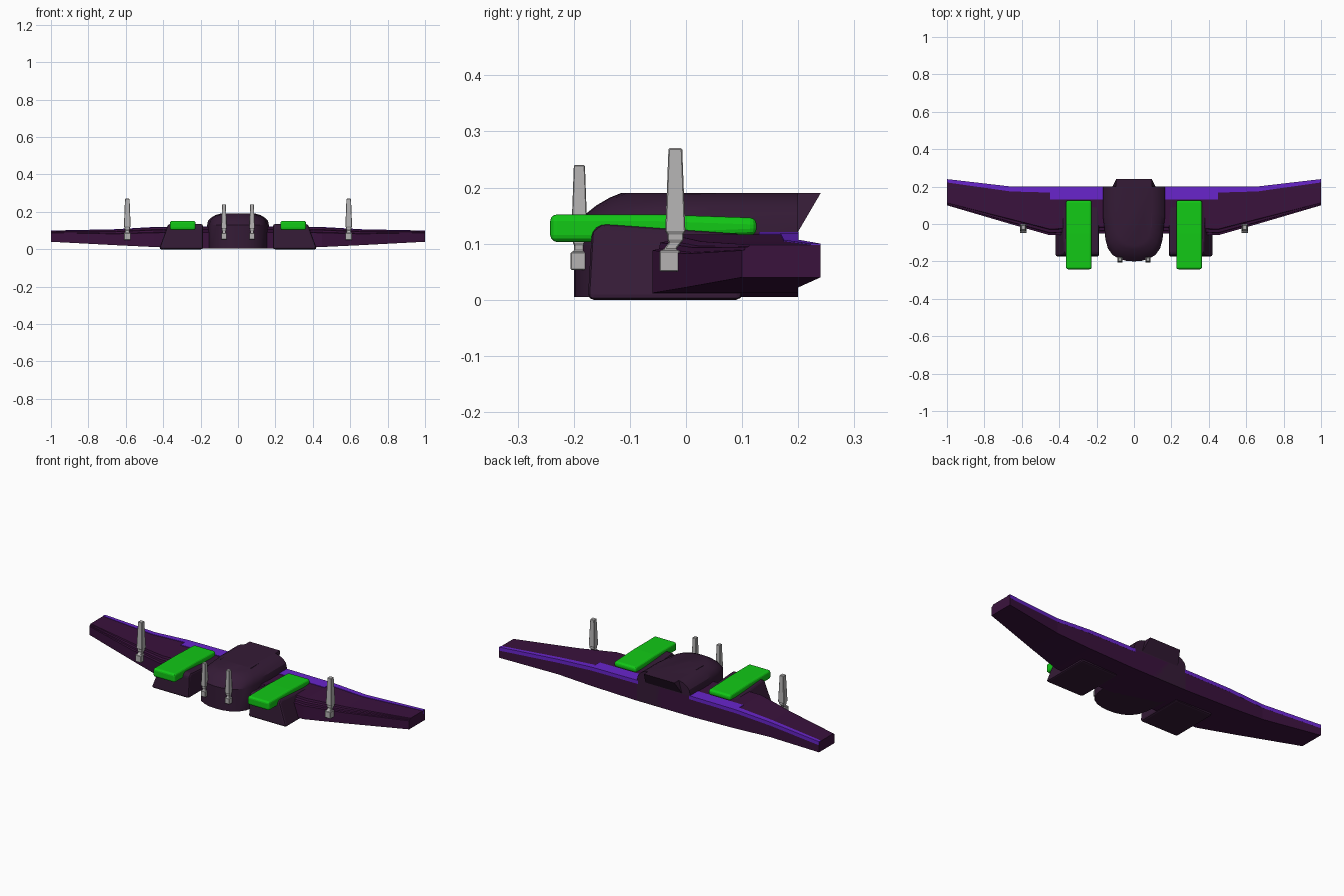
import bpy, bmesh

if "Cube" in bpy.data.objects:
    bpy.data.objects.remove(bpy.data.objects["Cube"])


def material(name, rgb):
    m = bpy.data.materials.new(name)
    m.diffuse_color = (*rgb, 1)
    m.use_nodes = True
    m.node_tree.nodes["Principled BSDF"].inputs["Base Color"].default_value = m.diffuse_color
    return m


HULL = material("dark_plum", (0.035, 0.011, 0.037))
WING = material("wing_plum", (0.042, 0.006, 0.046))
PURPLE = material("purple", (0.14, 0.018, 0.60))
GREEN = material("green", (0.006, 0.58, 0.008))
METAL = material("grey_metal", (0.46, 0.45, 0.45))


def loft(name, rings, mat, bevel=0, segments=2, smooth=None):
    """Skin a series of closed rings and cap both ends."""
    bm = bmesh.new()
    rows = [[bm.verts.new(p) for p in ring] for ring in rings]
    n = len(rows[0])
    for a, b in zip(rows, rows[1:]):
        for i in range(n):
            j = (i + 1) % n
            bm.faces.new((a[i], a[j], b[j], b[i]))
    bm.faces.new(rows[0][::-1])
    bm.faces.new(rows[-1])
    bmesh.ops.recalc_face_normals(bm, faces=bm.faces)
    me = bpy.data.meshes.new(name)
    bm.to_mesh(me)
    bm.free()
    me.materials.append(mat)
    ob = bpy.data.objects.new(name, me)
    bpy.context.collection.objects.link(ob)
    if bevel:
        mod = ob.modifiers.new("Bevel", 'BEVEL')
        mod.width = bevel
        mod.segments = segments
        mod.limit_method = 'ANGLE'
    if smooth:
        bpy.ops.object.select_all(action='DESELECT')
        bpy.context.view_layer.objects.active = ob
        ob.select_set(True)
        bpy.ops.object.shade_smooth_by_angle(angle=smooth)
    return ob


# Swept wing with a stepped leading edge
def wing_section(x, le, te, zb, zt, k):
    return [(x, le, zb), (x, le, zt - 0.03 * k),
            (x, le + 0.012 * k, zt - 0.027 * k), (x, le + 0.014 * k, zt - 0.016 * k),
            (x, le + 0.030 * k, zt - 0.013 * k), (x, le + 0.033 * k, zt - 0.002),
            (x, te, zt - 0.002), (x, te, zb)]


half = [(0.18, -0.05, 0.20, 0.005, 0.12, 1), (0.45, -0.06, 0.20, 0.012, 0.118, 1),
        (0.66, 0.0, 0.20, 0.022, 0.106, 0.8), (1.0, 0.10, 0.24, 0.04, 0.10, 0.4)]
sections = [(-s[0], *s[1:]) for s in half[::-1]] + half
loft("wing", [wing_section(*s) for s in sections], WING)


# Dark rear panel and purple trailing-edge stripes
def strip(name, stations, mat):
    loft(name, [[(x, y0, z - 0.02), (x, y0, z), (x, y1, z), (x, y1, z - 0.02)]
                for x, y0, y1, z in stations], mat)


# Fuselage: round-nosed plan, domed top
plan = [(0.04, -0.197), (0.08, -0.186), (0.115, -0.165), (0.14, -0.13),
        (0.153, -0.08), (0.158, -0.02), (0.165, 0.03), (0.165, 0.20)]
outline = plan + [(-x, y) for x, y in plan[::-1]] + [(0, -0.2)]
levels = [(0.005, 1, 1), (0.13, 1, 1), (0.152, 0.97, 0.95),
          (0.168, 0.88, 0.90), (0.182, 0.74, 0.84), (0.19, 0.58, 0.79)]
loft("fuselage", [[(x * sx, 0.2 - (0.2 - y) * sy, z) for x, y in outline]
                  for z, sx, sy in levels], HULL, smooth=0.5)

# Overhanging tail of the dome
tail = [(-0.02, 0.12, 0.115), (0.199, 0.12, 0.115), (0.24, 0.19, 0.095), (-0.02, 0.19, 0.095)]
loft("fuselage_tail", [[(s * w, y, z) for y, z, w in tail] for s in (-1, 1)], HULL)

# Guns: square base, neck and tapering barrel
gun_profile = [(0.0, 1.0), (0.17, 1.0), (0.18, 0.62), (0.24, 0.62),
               (0.25, 0.8), (0.31, 0.8), (0.32, 1.0), (1.0, 0.68)]


def gun(name, x, y, z0, z1, r, lean):
    rings = []
    for t, k in gun_profile:
        cy = y + lean * (t > 0.2)
        z = z0 + t * (z1 - z0)
        rings.append([(x + a * r * k, cy + b * r * k, z)
                      for a, b in ((-1, -1), (1, -1), (1, 1), (-1, 1))])
    loft(name, rings, METAL, bevel=0.002, segments=1)


engine_side = [(-0.175, 0), (-0.168, 0.122), (-0.152, 0.135), (0.10, 0.117), (0.10, 0)]
pod_side = [(-0.242, 0.103), (-0.242, 0.152), (-0.05, 0.152),
            (0.126, 0.146), (0.126, 0.115), (-0.165, 0.103)]

for s, side in ((-1, "left"), (1, "right")):
    strip(side + "_inner_stripe", [(s * 0.16, 0.13, 0.2005, 0.121),
                                   (s * 0.45, 0.13, 0.2005, 0.119)], PURPLE)
    strip(side + "_outer_stripe", [(s * 0.45, 0.168, 0.2005, 0.119),
                                   (s * 0.66, 0.174, 0.2005, 0.107),
                                   (s * 1.0, 0.222, 0.24, 0.10)], PURPLE)
    # Engine housing, outer wall leaning inward
    loft(side + "_engine",
         [[(s * 0.187, y, z) for y, z in engine_side],
          [(s * (0.422 - 0.36 * z), y, z) for y, z in engine_side]],
         HULL, bevel=0.014)
    # Rounded green pod on top of the engine
    loft(side + "_pod", [[(s * x, y, z) for y, z in pod_side] for x in (0.226, 0.364)],
         GREEN, bevel=0.012, segments=3)
    gun(side + "_wing_gun", s * 0.592, -0.029, 0.05, 0.27, 0.018, 0.010)
    gun(side + "_nose_gun", s * 0.075, -0.191, 0.053, 0.24, 0.0145, 0.001)
